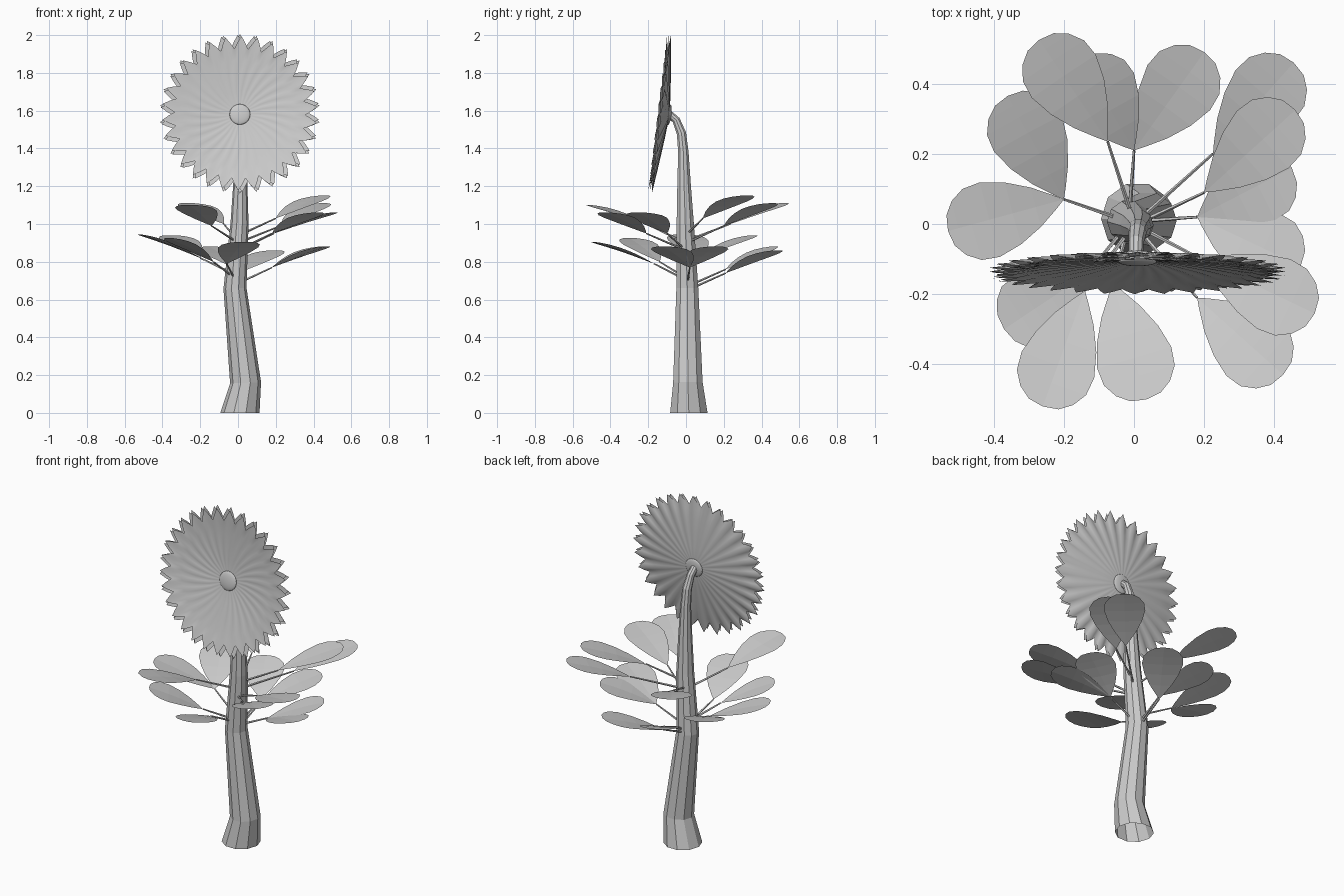
import bpy, bmesh, math
from mathutils import Vector, Matrix

if "Cube" in bpy.data.objects:
    bpy.data.objects.remove(bpy.data.objects["Cube"])


def make(name, verts, faces, smooth=False):
    me = bpy.data.meshes.new(name)
    me.from_pydata([tuple(v) for v in verts], [], faces)
    bm = bmesh.new()
    bm.from_mesh(me)
    bmesh.ops.recalc_face_normals(bm, faces=bm.faces)
    bm.to_mesh(me)
    bm.free()
    ob = bpy.data.objects.new(name, me)
    bpy.context.collection.objects.link(ob)
    if smooth:
        for p in me.polygons:
            p.use_smooth = True
    return ob


def tube(name, path, sides):
    """Faceted tube through (x, y, z, radius) points."""
    pts = [Vector(p[:3]) for p in path]
    verts, faces = [], []
    for i, p in enumerate(pts):
        t = pts[min(i + 1, len(pts) - 1)] - pts[max(i - 1, 0)]
        if i == 0 and len(path) > 2:
            t = Vector((0, 0, 1))
        q = Vector((0, 0, 1)).rotation_difference(t)
        for k in range(sides):
            a = 2 * math.pi * k / sides
            verts.append(p + q @ Vector((math.cos(a), math.sin(a), 0)) * path[i][3])
    for i in range(len(pts) - 1):
        for k in range(sides):
            a, b = i * sides + k, i * sides + (k + 1) % sides
            faces.append((a, b, b + sides, a + sides))
    return make(name, verts, faces)


# Stem, bending forward into the flower head
stem = [(.01, .015, 0, .104), (.04, .01, .16, .082), (-.016, .007, .66, .061),
        (.008, -.004, 1.0, .048), (.012, -.01, 1.2, .038), (.012, -.014, 1.38, .029),
        (.01, -.024, 1.48, .026), (.006, -.052, 1.55, .022), (.005, -.095, 1.588, .02)]
tube("stem", stem, 10)


def stem_at(z):
    for a, b in zip(stem, stem[1:]):
        if a[2] <= z <= b[2]:
            f = (z - a[2]) / (b[2] - a[2])
            return Vector([a[i] + f * (b[i] - a[i]) for i in range(3)])


# Leaf: teardrop blade (position along length, half width), slightly folded
PROFILE = [(.08, .02), (.25, .058), (.45, .091), (.65, .11), (.8, .105),
           (.91, .08), (.98, .045)]


def leaf(i, base, tip):
    b, t = Vector(base), Vector(tip)
    d = t - b
    side = d.cross(Vector((0, 0, 1))).normalized()
    up = side.cross(d).normalized()
    verts, faces = [b, t], []
    for f, w in PROFILE:
        c = b + d * f + up * .008 * math.sin(math.pi * f)
        verts += [c - side * w + up * .04 * w, c, c + side * w + up * .04 * w]
    n = len(PROFILE)
    for k in range(n - 1):
        o = 2 + 3 * k
        faces += [(o, o + 1, o + 4, o + 3), (o + 1, o + 2, o + 5, o + 4)]
    e = 2 + 3 * (n - 1)
    faces += [(0, 3, 2), (0, 4, 3), (1, e, e + 1), (1, e + 1, e + 2)]
    make(f"leaf_{i}", verts, faces)
    s = stem_at(b.z - .09)
    tube(f"leaf_stalk_{i}", [(*s, .007), (*b, .004)], 5)


LEAVES = [((0, .21, .74), (.2, .49, .86)), ((-.075, .235, 1.0), (-.27, .525, 1.11)),
          ((0, .21, .76), (-.15, .47, .88)), ((-.2, .07, .82), (-.36, .365, .94)),
          ((-.2, .07, .82), (-.53, -.02, .945)), ((.225, .2, .99), (.455, .46, 1.11)),
          ((.2, .09, 1.03), (.46, .325, 1.15)), ((.18, .02, .77), (.475, -.12, .88)),
          ((.18, .02, .77), (.45, .16, .88)),
          ((.19, -.1, .95), (.515, -.255, 1.06)), ((.18, -.21, .95), (.425, -.43, 1.06)),
          ((-.06, -.17, .79), (.035, -.5, .905)), ((-.14, -.19, .99), (-.26, -.52, 1.1)),
          ((-.13, -.14, .8), (-.37, -.3, .925))]
for i, (b, t) in enumerate(LEAVES):
    leaf(i + 1, b, t)

# Flower head frame: local z faces forward and slightly up
HEAD = Matrix.Translation((.01, -.087, 1.578)) @ Matrix.Rotation(math.radians(83.1), 4, 'X')


def petal_ring(name, radius, lift, twist, swirl, pleat, tips=30):
    """Pleated, shallow cone with a toothed rim."""
    n = tips * 4
    rings = [.1, .3, .5, .7, .85, 1]
    verts, faces = [], []
    for f in rings:
        for k in range(n):
            point = (1, .5, 0, .5)[k % 4]
            a = 2 * math.pi * (k / 4 + twist) / tips + math.pi / 2 + swirl * (1 - f)
            tooth = max(0, (f - .6) / .4)
            r = f * radius * (1 - .16 * tooth * (1 - point))
            h = lift + .046 * f ** 1.2 + pleat * f * (point - .5)
            verts.append(HEAD @ Vector((r * math.cos(a), r * math.sin(a), h)))
    for j in range(len(rings) - 1):
        for k in range(n):
            a, b = j * n + k, j * n + (k + 1) % n
            faces.append((a, b, b + n, a + n))
    faces.append(tuple(range(n)))
    return make(name, verts, faces, True)


petal_ring("back_petals", .425, 0, 0, 0, -.006)
petal_ring("middle_petals", .42, .008, .13, .12, .006)
petal_ring("front_petals", .412, .015, -.1, .3, .006)


# Flattened domes: seed button in front, flower base behind
def dome(name, radius, depth, z):
    bpy.ops.mesh.primitive_uv_sphere_add(segments=20, ring_count=10, radius=1)
    ob = bpy.context.object
    ob.name = name
    ob.matrix_world = HEAD @ Matrix.Translation((0, 0, z)) @ Matrix.Diagonal(
        (radius, radius, depth, 1))
    bpy.ops.object.shade_smooth()


dome("seed_button", .055, .012, .02)
dome("flower_base", .055, .012, .002)
